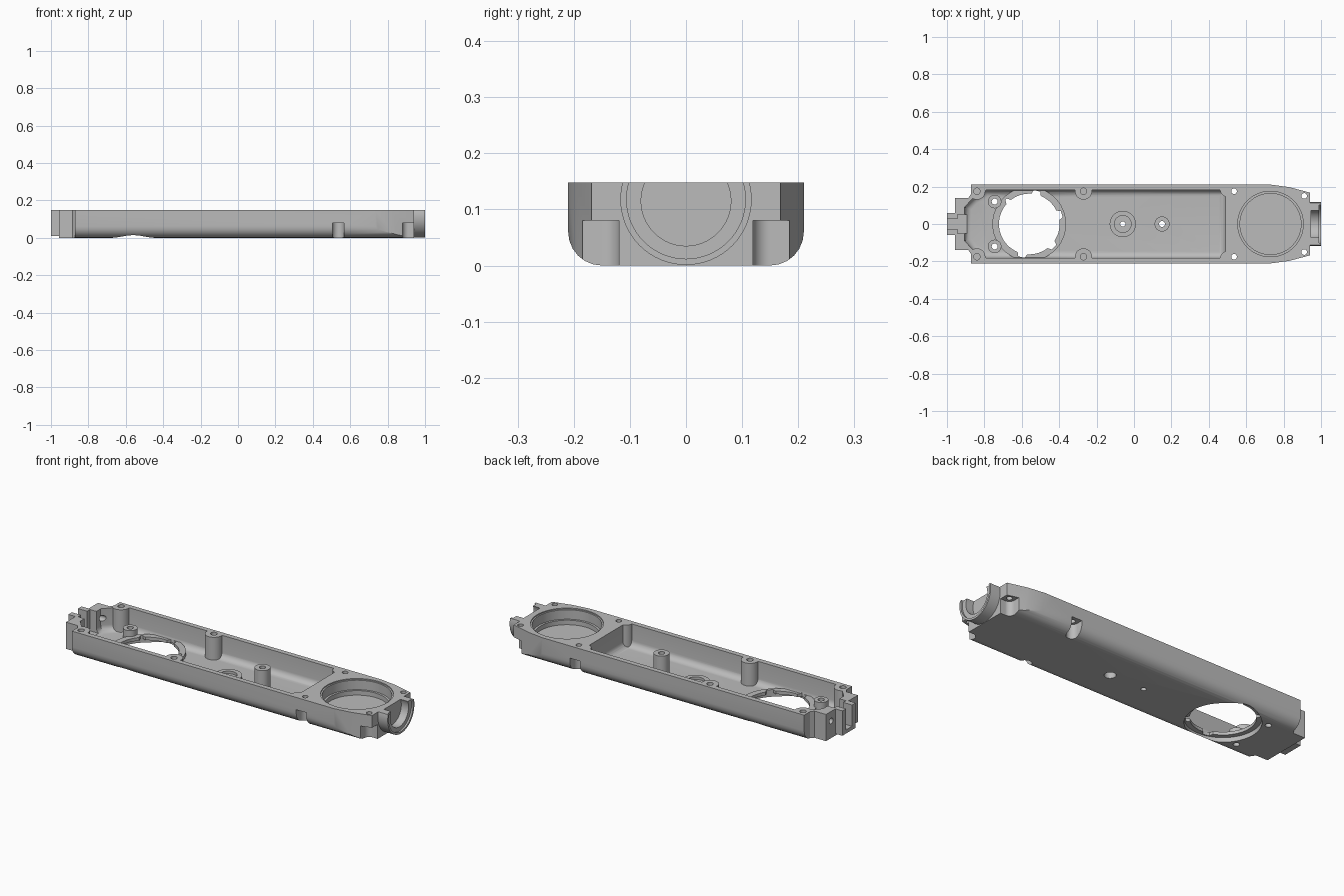
import bpy, bmesh, math
from mathutils import Matrix

if "Cube" in bpy.data.objects:
    bpy.data.objects.remove(bpy.data.objects["Cube"], do_unlink=True)

grey = bpy.data.materials.new("plain_grey")
grey.use_nodes = True
grey.diffuse_color = (0.5, 0.5, 0.5, 1)
grey.node_tree.nodes["Principled BSDF"].inputs["Base Color"].default_value = grey.diffuse_color


def prism(name, points, z0, z1, rounding=0.0):
    """Upright prism over an outline, with optional rounded lower edges."""
    bm = bmesh.new()
    base = bm.faces.new([bm.verts.new((x, y, z0)) for x, y in points])
    top = bmesh.ops.extrude_face_region(bm, geom=[base])["geom"]
    bmesh.ops.translate(bm, vec=(0, 0, z1 - z0),
                        verts=[v for v in top if isinstance(v, bmesh.types.BMVert)])
    bmesh.ops.recalc_face_normals(bm, faces=bm.faces)
    if rounding:
        low = [e for e in bm.edges if all(abs(v.co.z - z0) < 1e-5 for v in e.verts)]
        bmesh.ops.bevel(bm, geom=low, offset=rounding, segments=6, profile=0.5, affect='EDGES')
    mesh = bpy.data.meshes.new(name)
    bm.to_mesh(mesh)
    bm.free()
    obj = bpy.data.objects.new(name, mesh)
    bpy.context.collection.objects.link(obj)
    mesh.materials.append(grey)
    return obj


def circle(x, y, r, n=48):
    return [(x + r * math.cos(math.tau * i / n), y + r * math.sin(math.tau * i / n)) for i in range(n)]


def cyl(x, y, r, z0, z1, n=48):
    return prism("round", circle(x, y, r, n), z0, z1)


def box(x0, x1, y0, y1, z0, z1, rounding=0.0):
    return prism("block", [(x0, y0), (x1, y0), (x1, y1), (x0, y1)], z0, z1, rounding)


def rod(x0, x1, y, z, r, n=64):
    """Cylinder lying along x."""
    obj = prism("rod", circle(0, 0, r, n), x0, x1)
    obj.data.transform(Matrix.Translation((0, y, z)) @ Matrix.Rotation(math.pi / 2, 4, 'Y'))
    return obj


def combine(target, tool, operation):
    mod = target.modifiers.new("combine", 'BOOLEAN')
    mod.operation, mod.solver, mod.object = operation, 'EXACT', tool
    bpy.context.view_layer.objects.active = target
    bpy.ops.object.modifier_apply(modifier=mod.name)
    bpy.data.objects.remove(tool, do_unlink=True)


def mirrored(half):
    return half + [(x, -y) for x, y in reversed(half)]


H = 0.148
FLOOR = 0.022

# Outer casing: outline crossed with a round-bottomed bar
body = prism("lower_housing", mirrored([
    (-1, 0.058), (-0.957, 0.058), (-0.957, 0.14), (-0.885, 0.14), (-0.872, 0.16),
    (-0.872, 0.21), (0.735, 0.21), (0.83, 0.197), (0.94, 0.168)]), -0.05, H)
combine(body, box(-1.3, 1.3, -0.21, 0.21, 0, 0.4, 0.06), 'INTERSECT')
combine(body, box(-1.2, -0.957, -0.3, 0.3, -0.1, 0.01), 'DIFFERENCE')

# Shaft collar on the right end
collar = rod(0.9, 1, 0, 0.118, 0.117)
combine(collar, box(0.8, 1.2, -0.3, 0.3, H, 0.5), 'DIFFERENCE')
combine(body, collar, 'UNION')
combine(body, rod(0.946, 1.1, 0, 0.115, 0.08), 'DIFFERENCE')
combine(body, rod(0.99, 1.1, 0, 0.118, 0.106), 'DIFFERENCE')

# Main cavity, leaving bosses standing inside it
cavity = prism("cavity", mirrored([
    (-0.905, 0.09), (-0.86, 0.14), (-0.79, 0.182), (0.49, 0.182)]), FLOOR, 0.3, 0.035)
bosses = [
    (-0.56, 0, 0.197, 0.042),    # ring around the large opening
    (-0.06, 0, 0.07, 0.042),     # low bearing seat
    (0.15, 0, 0.04, 0.14),       # tall centre post
]
for s in (1, -1):
    bosses += [(-0.745, s * 0.12, 0.036, 0.075), (-0.27, s * 0.175, 0.045, 0.4),
               (-0.84, s * 0.175, 0.045, 0.4), (0.5, s * 0.185, 0.04, 0.4)]
for x, y, r, top in bosses:
    combine(cavity, cyl(x, y, r, -0.1, top), 'DIFFERENCE')
combine(body, cavity, 'DIFFERENCE')

# Stepped round dish
combine(body, cyl(0.73, 0, 0.183, 0.142, 0.3, 96), 'DIFFERENCE')
combine(body, cyl(0.73, 0, 0.175, 0.09, 0.3, 96), 'DIFFERENCE')
combine(body, cyl(0.73, 0, 0.163, 0.065, 0.3, 96), 'DIFFERENCE')

# Large opening: toothed edge above a wider recess
teeth = []
for i in range(96):
    a = math.tau * i / 96
    r = 0.182 if i % 16 in (3, 4, 5, 6) and not 36 < i < 60 else 0.162
    teeth.append((-0.56 + r * math.cos(a), r * math.sin(a)))
combine(body, prism("toothed_opening", teeth, -0.1, 0.1), 'DIFFERENCE')
combine(body, cyl(-0.56, 0, 0.188, -0.1, 0.025, 96), 'DIFFERENCE')

# Bearing seat recess and centre holes
combine(body, cyl(-0.06, 0, 0.045, 0.028, 0.2), 'DIFFERENCE')
combine(body, cyl(-0.06, 0, 0.014, -0.1, 0.2, 24), 'DIFFERENCE')
combine(body, cyl(0.15, 0, 0.016, -0.1, 0.2, 24), 'DIFFERENCE')
combine(body, cyl(0.15, 0, 0.029, -0.1, 0.06), 'DIFFERENCE')

for s in (1, -1):
    # Blind screw holes along the rim, through holes beside the opening
    for x in (-0.84, -0.27):
        combine(body, cyl(x, s * 0.175, 0.017, 0.04, 0.3, 24), 'DIFFERENCE')
    combine(body, cyl(-0.745, s * 0.12, 0.016, -0.1, 0.3, 24), 'DIFFERENCE')
    # Screw pockets open to the outside
    for x, y in ((0.535, 0.175), (0.91, 0.15)):
        combine(body, cyl(x, s * y, 0.015, 0.0, 0.3, 24), 'DIFFERENCE')
        combine(body, cyl(x, s * y, 0.031, -0.1, 0.08), 'DIFFERENCE')
        low, high = sorted((s * y, s * 0.3))
        combine(body, box(x - 0.031, x + 0.031, low, high, -0.1, 0.08), 'DIFFERENCE')
    low, high = sorted((s * 0.119, s * 0.181))
    combine(body, box(0.91, 1.1, low, high, -0.1, 0.08), 'DIFFERENCE')
    # Screw holes through the tail shoulders
    combine(body, rod(-1.1, -0.85, s * 0.095, 0.095, 0.016, 24), 'DIFFERENCE')

# Cable slot through the tail
combine(body, box(-1.1, -0.85, -0.027, 0.027, 0.03, 0.3), 'DIFFERENCE')
combine(body, box(-0.945, -0.85, -0.052, 0.052, 0.03, 0.3), 'DIFFERENCE')

# Smooth rounded surfaces, sharp machined edges
bpy.ops.object.select_all(action='DESELECT')
body.select_set(True)
bpy.context.view_layer.objects.active = body
bpy.ops.object.shade_smooth_by_angle(angle=math.radians(30))
